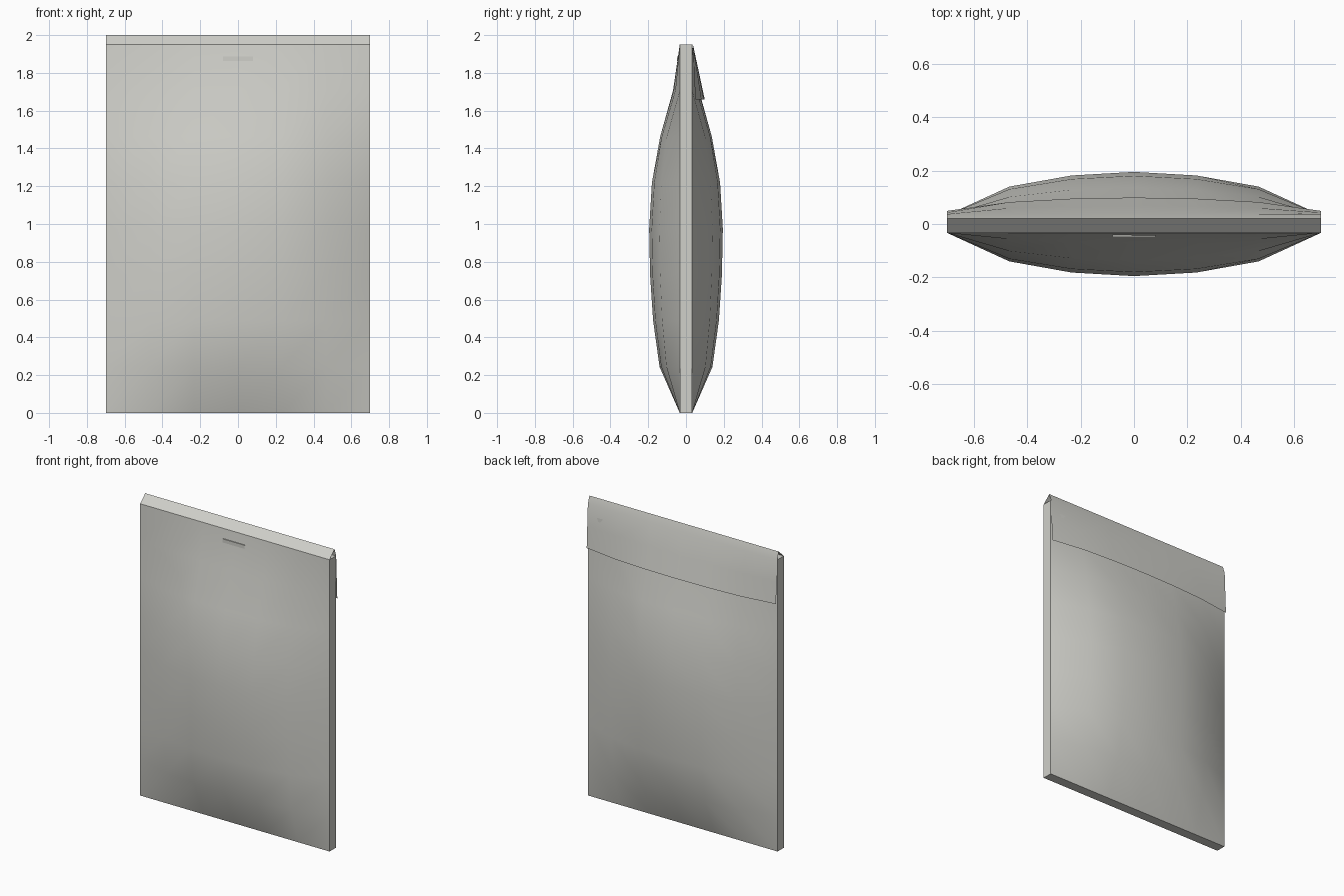
import bpy, bmesh, math

if "Cube" in bpy.data.objects:
    bpy.data.objects.remove(bpy.data.objects["Cube"])

W, H, EDGE, BULGE = 0.7, 1.95, 0.033, 0.162
NX = 6
# fullness of the pillow from bottom to top
FULL = [0, 0.66, 0.87, 0.97, 1.0, 0.91, 0.64, 0.22, 0]
NZ = len(FULL) - 1

paper = bpy.data.materials.new("warm grey paper")
paper.diffuse_color = (0.63, 0.63, 0.59, 1)
paper.use_nodes = True
paper.node_tree.nodes["Principled BSDF"].inputs["Base Color"].default_value = paper.diffuse_color


def across(x):
    return max(0.0, math.cos(x / W * math.pi / 2)) ** 0.6 if abs(x) < W - 1e-6 else 0.0


def finish(name, bm, angle=40):
    bmesh.ops.recalc_face_normals(bm, faces=bm.faces)
    mesh = bpy.data.meshes.new(name)
    bm.to_mesh(mesh)
    bm.free()
    mesh.materials.append(paper)
    ob = bpy.data.objects.new(name, mesh)
    bpy.context.collection.objects.link(ob)
    bpy.ops.object.select_all(action='DESELECT')
    ob.select_set(True)
    bpy.context.view_layer.objects.active = ob
    bpy.ops.object.shade_smooth_by_angle(angle=math.radians(angle))
    return ob


def sheet(bm, rows):
    grid = [[bm.verts.new(p) for p in row] for row in rows]
    for a, b in zip(grid, grid[1:]):
        for i in range(len(a) - 1):
            bm.faces.new((a[i], a[i + 1], b[i + 1], b[i]))
    return grid


XS = [-W + 2 * W * i / NX for i in range(NX + 1)]

# Padded body: two bulging sheets joined by a narrow edge strip
bm = bmesh.new()
front, back = [
    sheet(bm, [[(x, s * (EDGE + BULGE * f * across(x)), H * j / NZ) for x in XS]
               for j, f in enumerate(FULL)])
    for s in (-1, 1)]


def rim(g):
    return (g[0] + [r[-1] for r in g[1:]] + g[-1][-2::-1]
            + [r[0] for r in g[-2:0:-1]])


fr, br = rim(front), rim(back)
for i in range(len(fr)):
    k = (i + 1) % len(fr)
    bm.faces.new((fr[i], fr[k], br[k], br[i]))
finish("padded_body", bm)

# Flap: folded over the top edge and hanging down the back
bm = bmesh.new()
rows = [[(x, -EDGE, H) for x in XS],
        [(x, 0.02, 2.0) for x in XS],
        [(x, 0.037, H) for x in XS]]
for t in (0.5, 1.0):
    rows.append([(x, 0.037 + t * (0.012 + 0.05 * across(x)), H - 0.29 * t) for x in XS])
sheet(bm, rows)
finish("folded_flap", bm, 30)

# Small tab on the front near the top
bm = bmesh.new()
bmesh.ops.create_cube(bm, size=1)
for v in bm.verts:
    v.co = (v.co.x * 0.16, -0.042 + v.co.y * 0.012, 1.875 + v.co.z * 0.024)
finish("front_tab", bm)
